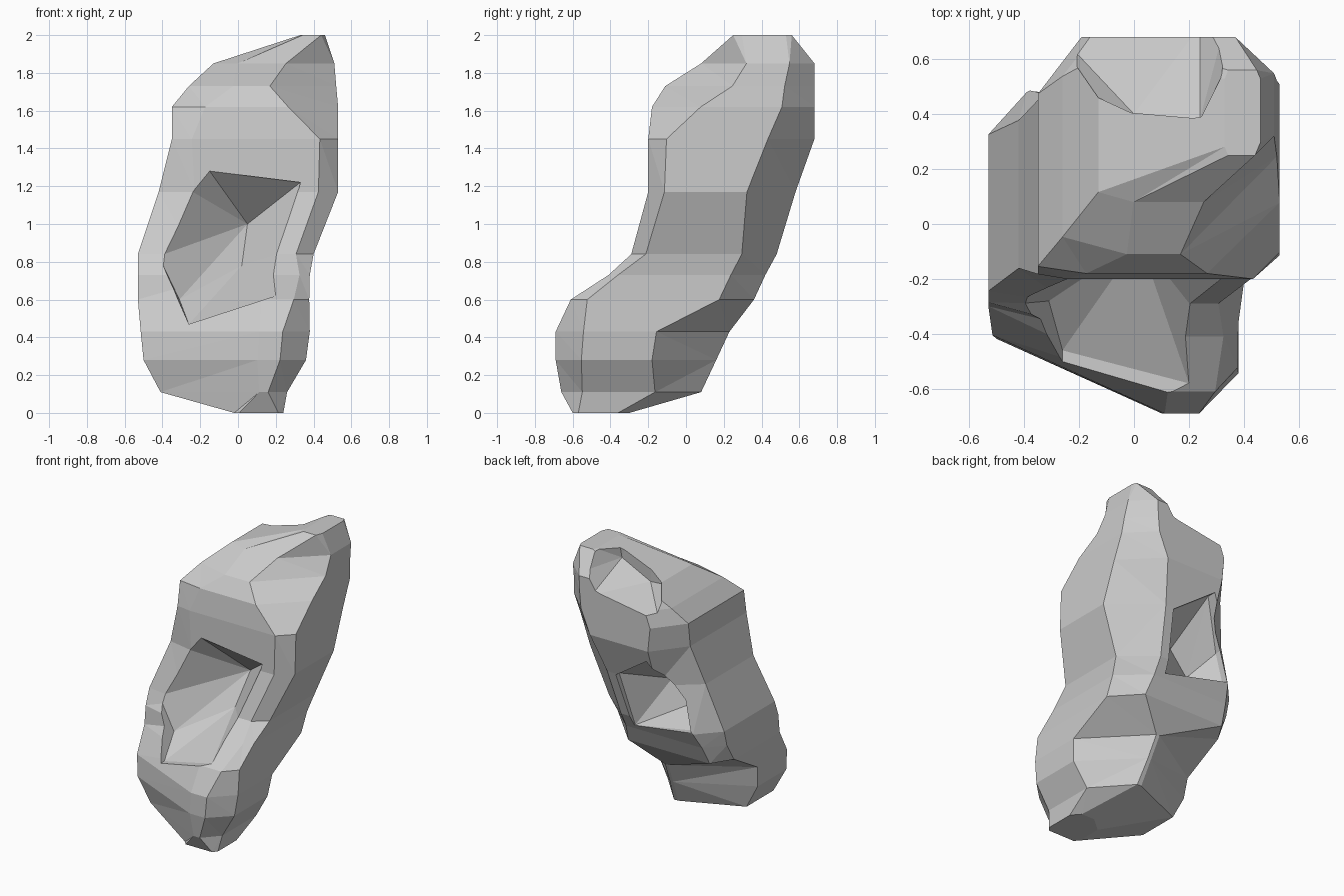
import bpy, bmesh

# Cross-sections, bottom to top: height, left, right, front, back, then
# corner cuts: front-left (x, y), front-right, back-right, back-left (x, y)
SECTIONS = [
    (0.00, -0.02, 0.24, -0.60, -0.30, 0.10, 0.10, 0.10, 0.20, 0.40, 0.30),
    (0.11, -0.41, 0.26, -0.66, 0.08, 0.78, 0.35, 0.15, 0.33, 0.62, 0.24),
    (0.28, -0.50, 0.36, -0.69, 0.16, 0.70, 0.32, 0.16, 0.40, 0.57, 0.30),
    (0.43, -0.515, 0.38, -0.69, 0.23, 0.70, 0.31, 0.16, 0.42, 0.55, 0.33),
    (0.60, -0.53, 0.377, -0.61, 0.36, 0.72, 0.32, 0.09, 0.19, 0.10, 0.15),
    (0.73, -0.53, 0.38, -0.41, 0.42, 0.50, 0.15, 0.06, 0.22, 0.12, 0.15),
    (0.84, -0.53, 0.40, -0.29, 0.48, 0.32, 0.06, 0.10, 0.24, 0.15, 0.20),
    (1.17, -0.42, 0.53, -0.20, 0.58, 0.20, 0.05, 0.11, 0.33, 0.26, 0.26),
    (1.45, -0.35, 0.53, -0.20, 0.68, 0.12, 0.02, 0.11, 0.28, 0.20, 0.26),
    (1.62, -0.35, 0.53, -0.18, 0.68, 0.20, 0.03, 0.30, 0.20, 0.18, 0.24),
    (1.73, -0.26, 0.52, -0.11, 0.68, 0.30, 0.08, 0.45, 0.20, 0.14, 0.18),
    (1.85, -0.13, 0.51, 0.08, 0.68, 0.20, 0.06, 0.40, 0.22, 0.12, 0.12),
    (2.00, 0.33, 0.46, 0.25, 0.56, 0.10, 0.10, 0.15, 0.10, 0.10, 0.10),
]


def ring(z, x0, x1, y0, y1, flx, fly, fr, br, blx, bly):
    w, d = x1 - x0, y1 - y0
    return [(x0 + flx * w, y0, z), (x1 - fr * w, y0, z),
            (x1, y0 + fr * d, z), (x1, y1 - br * d, z),
            (x1 - br * w, y1, z), (x0 + blx * w, y1, z),
            (x0, y1 - bly * d, z), (x0, y0 + fly * d, z)]


def to_object(name, bm):
    bmesh.ops.recalc_face_normals(bm, faces=bm.faces[:])
    mesh = bpy.data.meshes.new(name)
    bm.to_mesh(mesh)
    bm.free()
    obj = bpy.data.objects.new(name, mesh)
    bpy.context.collection.objects.link(obj)
    return obj


# Leaning faceted body
bm = bmesh.new()
rings = [[bm.verts.new(p) for p in ring(*s)] for s in SECTIONS]
for lo, hi in zip(rings, rings[1:]):
    for i in range(8):
        j = (i + 1) % 8
        bm.faces.new((lo[i], lo[j], hi[j], hi[i]))
bm.faces.new(rings[0][::-1])
bm.faces.new(rings[-1])
bmesh.ops.triangulate(bm, faces=bm.faces[:])
rock = to_object("rock_body", bm)


def carve(name, rim, floor, push):
    """Hollow out a faceted pocket; push moves the rim clear of the body."""
    cut = bmesh.new()
    outer = [tuple(a + b for a, b in zip(p, push)) for p in rim]
    for p in rim + floor + outer:
        cut.verts.new(p)
    bmesh.ops.convex_hull(cut, input=cut.verts[:])
    loose = [v for v in cut.verts if not v.link_faces]
    bmesh.ops.delete(cut, geom=loose, context='VERTS')
    cutter = to_object(name, cut)
    cutter.hide_render = True
    mod = rock.modifiers.new(name, 'BOOLEAN')
    mod.operation = 'DIFFERENCE'
    mod.solver = 'EXACT'
    mod.object = cutter
    return cutter


cutters = [
    # Large front hollow
    carve("front_hollow_cutter",
          [(-0.15, -0.20, 1.28), (0.33, -0.18, 1.22), (0.21, -0.30, 0.84),
           (0.20, -0.58, 0.62), (-0.26, -0.46, 0.47), (-0.42, -0.29, 0.83),
           (-0.24, -0.20, 1.17)],
          [(0.05, 0.07, 1.00), (0.02, -0.06, 0.78), (-0.31, -0.28, 0.60)],
          (0, -1, 0)),
    # Smaller rear hollow
    carve("rear_hollow_cutter",
          [(-0.14, 0.58, 1.36), (0.15, 0.54, 1.16), (0.10, 0.43, 0.76),
           (-0.38, 0.44, 0.85), (-0.33, 0.43, 1.07)],
          [(-0.08, 0.27, 1.08), (-0.24, 0.24, 0.94)],
          (0, 1, 0)),
    # Dip behind the peak
    carve("top_dip_cutter",
          [(0.32, 0.54, 2.00), (0.33, 0.72, 1.90), (-0.13, 0.46, 1.84),
           (-0.33, 0.75, 1.66)],
          [(0.00, 0.40, 1.80), (0.24, 0.72, 1.76), (0.24, 0.38, 1.90)],
          (0, 0, 1)),
]

# Bake the hollows and drop the helpers
bpy.context.view_layer.update()
deps = bpy.context.evaluated_depsgraph_get()
baked = bpy.data.meshes.new_from_object(rock.evaluated_get(deps))
rock.modifiers.clear()
rock.data = baked
for c in cutters:
    bpy.data.objects.remove(c)
for poly in rock.data.polygons:
    poly.use_smooth = False
